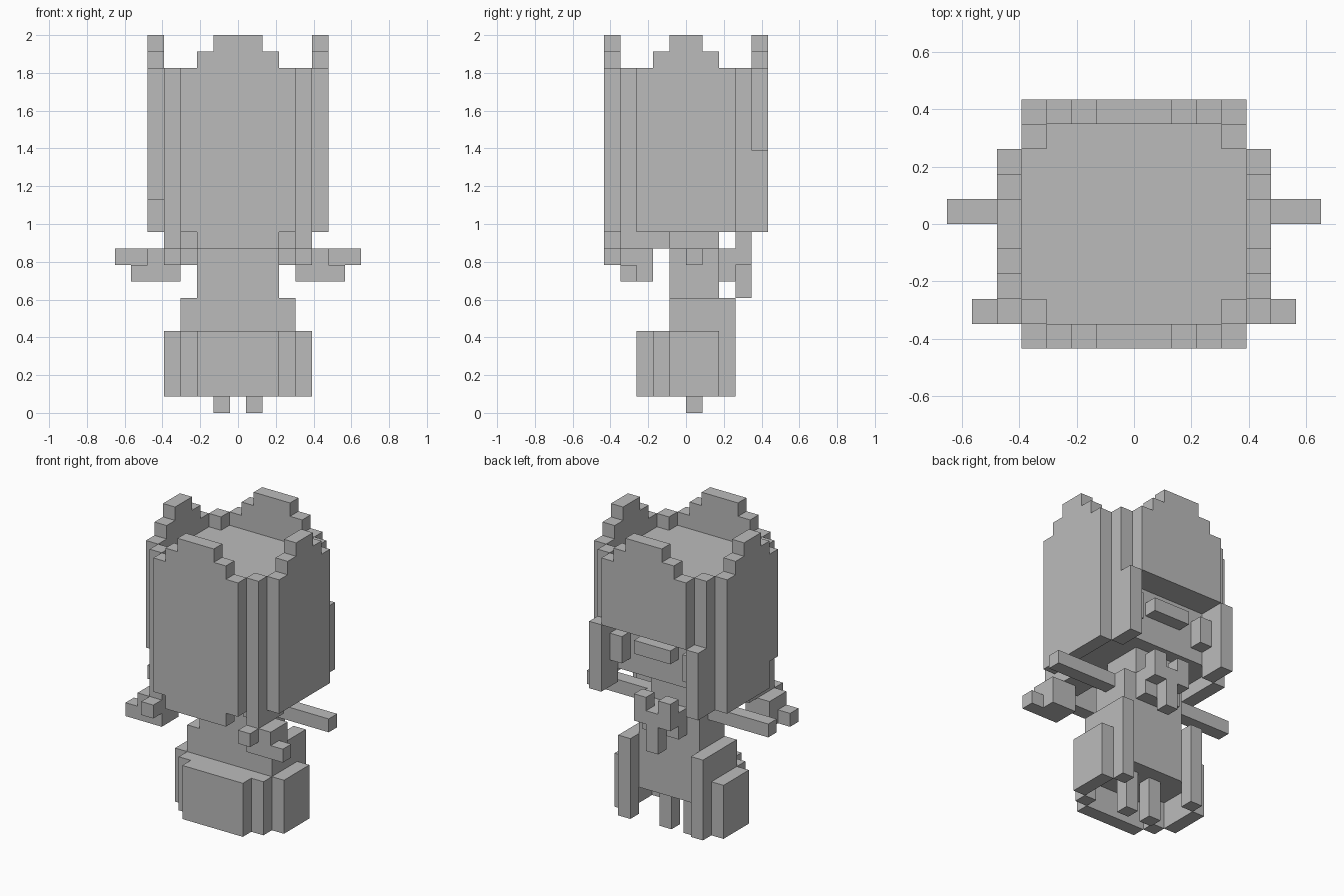
import bpy, bmesh

if "Cube" in bpy.data.objects:
    bpy.data.objects.remove(bpy.data.objects["Cube"])

V = 2 / 23  # size of one block

grey = bpy.data.materials.new("plain_grey")
grey.diffuse_color = (0.5, 0.5, 0.5, 1)
grey.use_nodes = True
grey.node_tree.nodes["Principled BSDF"].inputs["Base Color"].default_value = grey.diffuse_color


def part(name, boxes, mirror=False):
    """Make one object from boxes (x0, x1, y0, y1, z0, z1) given in blocks."""
    bm = bmesh.new()
    todo = list(boxes)
    if mirror:
        todo += [(-b[1], -b[0]) + tuple(b[2:]) for b in boxes]
    for x0, x1, y0, y1, z0, z1 in todo:
        verts = bmesh.ops.create_cube(bm, size=1)["verts"]
        for v in verts:
            v.co.x = (x1 if v.co.x > 0 else x0) * V
            v.co.y = (y1 if v.co.y > 0 else y0) * V
            v.co.z = (z1 if v.co.z > 0 else z0) * V
    me = bpy.data.meshes.new(name)
    bm.to_mesh(me)
    bm.free()
    me.materials.append(grey)
    ob = bpy.data.objects.new(name, me)
    bpy.context.collection.objects.link(ob)
    return ob


# Head core, with the face set back under the fringe
part("head_core", [(-4.5, 4.5, -4, 3, 12, 20), (-4.5, 4.5, 3, 4, 16, 20)])

# Stepped hair panels
part("rear_hair_panel", [(-3.5, 3.5, -5, -4, 11, 21), (-2.5, 2.5, -5, -4, 10, 11),
                         (-2.5, 2.5, -5, -4, 21, 22), (-1.5, 1.5, -5, -4, 22, 23)])
part("fringe_panel", [(-3.5, 3.5, 4, 5, 16, 21), (-2.5, 2.5, 4, 5, 21, 22),
                      (-1.5, 1.5, 4, 5, 22, 23)])
side_top = [(4.5, 5.5, -2, 2, 21, 22), (4.5, 5.5, -1, 1, 22, 23)]
part("right_hair_panel", [(4.5, 5.5, -3, 3, 11, 21)] + side_top)
part("left_hair_panel", [(-5.5, -4.5, -2, 3, 11, 21), (-5.5, -4.5, -3, -2, 13, 21)]
     + [(-b[1], -b[0]) + b[2:] for b in side_top])

# Corner strands and the locks beside the face
part("corner_strands", [(3.5, 4.5, -4, -3, 10, 21), (3.5, 4.5, 3, 4, 11, 21)], True)
part("face_locks", [(3.5, 4.5, 4, 5, 11, 16)], True)
part("nape_strands", [(2.5, 4.5, -3, -1, 10, 11)], True)
part("hair_tips", [(3.5, 4.5, -5, -4, 9, 10), (3.5, 5.5, -4, -2, 9, 10),
                   (3.5, 6.5, -4, -3, 8, 9), (3.5, 5.5, -3, -2, 8, 9)], True)

# Face details
part("eyes", [(2.5, 3.5, 3, 4, 13, 15)], True)
part("face_bar", [(-1.5, 1.5, 3, 4, 14, 15)])

# Body
part("torso", [(-2.5, 2.5, -1, 2, 7, 10), (-1.5, 1.5, -1, 2, 10, 12),
               (-1.5, 1.5, 2, 3, 8, 10)])
part("waist", [(-3.5, 3.5, -1, 2, 5, 7)])
part("arms", [(2.5, 7.5, 0, 1, 9, 10)], True)
part("bow_loops", [(0.5, 1.5, 3, 4, 9, 11)], True)
part("bow_tail", [(-0.5, 0.5, 3, 4, 7, 10)])

# Skirt, open at the face side, with legs hanging inside
part("skirt_core", [(-3.5, 3.5, -2, 2, 3, 5)])
part("skirt_rear", [(-2.5, 2.5, -3, -2, 1, 5)])
part("skirt_sides", [(3.5, 4.5, -1, 2, 1, 5), (2.5, 3.5, -2, -1, 1, 5),
                     (2.5, 3.5, 2, 3, 1, 7)], True)
part("legs", [(0.5, 1.5, 0, 1, 0, 3)], True)
